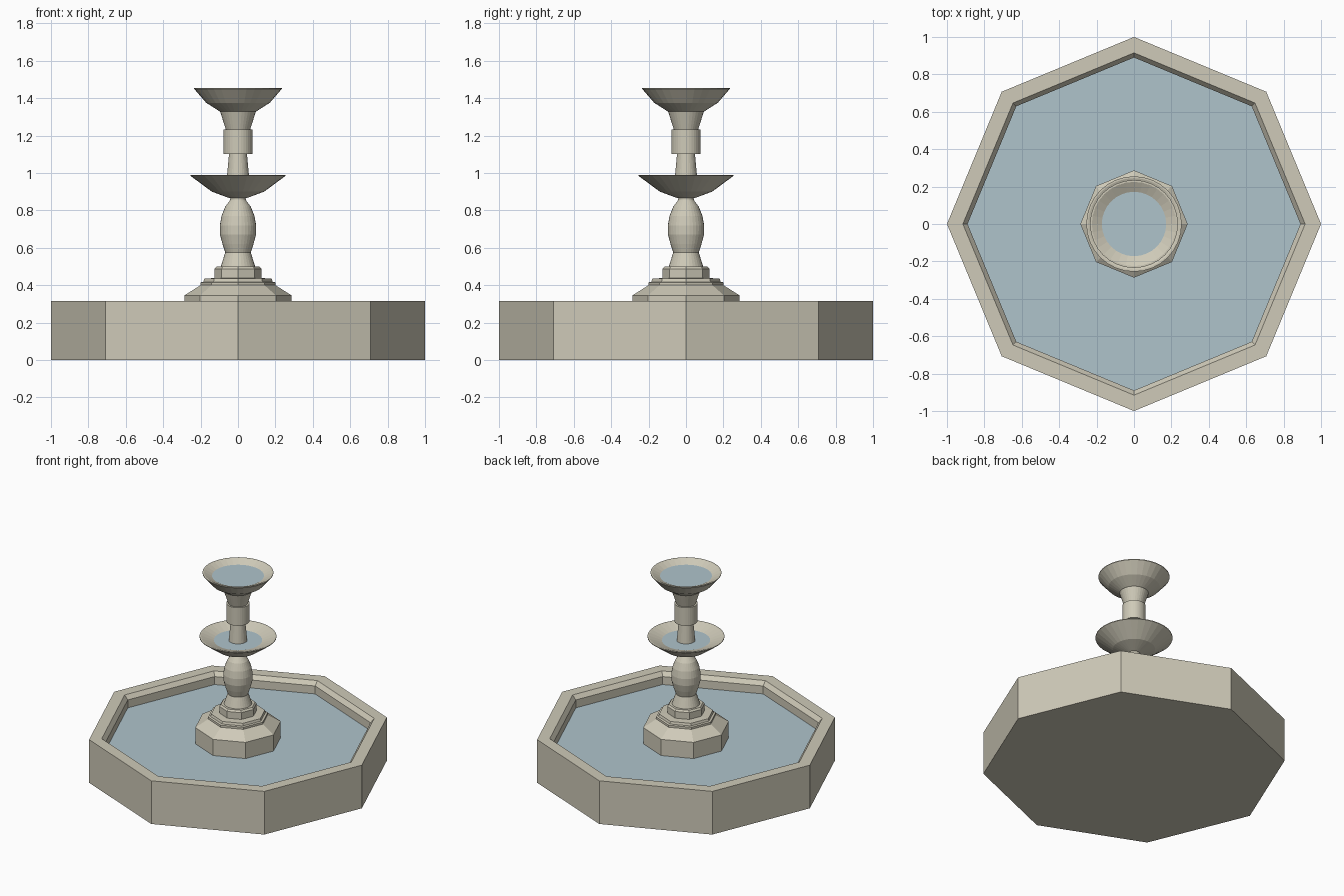
import bpy
import math

cube = bpy.data.objects.get("Cube")
if cube:
    bpy.data.objects.remove(cube, do_unlink=True)


def material(name, colour):
    m = bpy.data.materials.new(name)
    m.use_nodes = True
    m.diffuse_color = (*colour, 1)
    m.node_tree.nodes["Principled BSDF"].inputs["Base Color"].default_value = (*colour, 1)
    return m


stone = material("pale stone", (0.62, 0.59, 0.48))
water = material("still water", (0.43, 0.55, 0.60))


def lathe(name, profile, sides, mat):
    """Spin a (radius, height) profile about z; radius 0 closes to a point."""
    verts, faces, rings = [], [], []
    for r, z in profile:
        count = sides if r > 0 else 1
        rings.append([len(verts) + i for i in range(count)])
        for i in range(count):
            a = math.tau * i / sides
            verts.append((r * math.cos(a), r * math.sin(a), z))
    for low, high in zip(rings, rings[1:]):
        for i in range(sides):
            j = (i + 1) % sides
            if len(low) == 1:
                faces.append((low[0], high[j], high[i]))
            elif len(high) == 1:
                faces.append((low[i], low[j], high[0]))
            else:
                faces.append((low[i], low[j], high[j], high[i]))
    mesh = bpy.data.meshes.new(name)
    mesh.from_pydata(verts, [], faces)
    mesh.materials.append(mat)
    obj = bpy.data.objects.new(name, mesh)
    bpy.context.collection.objects.link(obj)
    return obj


ROUND = 32
POOL = 0.227

# Octagonal pool with a bevelled inner lip
lathe("basin", [(0, 0), (1, 0), (1, 0.315), (0.915, 0.315), (0.89, 0.285),
                (0.89, 0.2), (0, 0.2)], 8, stone)
lathe("pool_water", [(0.89, POOL), (0, POOL)], 8, water)

# Octagonal stepped pedestal
lathe("pedestal", [(0.287, 0.2), (0.287, 0.345), (0.2, 0.4), (0.2, 0.415),
                   (0.185, 0.418), (0.18, 0.435), (0.125, 0.438), (0.125, 0.487),
                   (0.115, 0.5), (0, 0.5)], 8, stone)

# Round baluster
lathe("baluster", [(0.092, 0.5), (0.068, 0.575), (0.083, 0.62), (0.096, 0.67),
                   (0.097, 0.72), (0.088, 0.77), (0.068, 0.82), (0.042, 0.855),
                   (0.04, 0.88)], ROUND, stone)

# Lower bowl and its water
lathe("lower_bowl", [(0, 0.865), (0.045, 0.865), (0.14, 0.9), (0.255, 0.985),
                     (0.255, 0.99), (0.245, 0.99), (0.15, 0.955), (0, 0.955)], ROUND, stone)
lathe("lower_water", [(0.16, 0.96), (0, 0.96)], ROUND, water)

# Upper stem with a collar
lathe("upper_stem", [(0.062, 0.95), (0.048, 1.1), (0.077, 1.1), (0.077, 1.232),
                     (0.065, 1.232), (0.096, 1.33)], ROUND, stone)

# Upper bowl and its water
lathe("upper_bowl", [(0, 1.328), (0.096, 1.328), (0.17, 1.375), (0.235, 1.45),
                     (0.235, 1.455), (0.225, 1.455), (0.165, 1.425), (0, 1.425)], ROUND, stone)
lathe("upper_water", [(0.172, 1.43), (0, 1.43)], ROUND, water)
